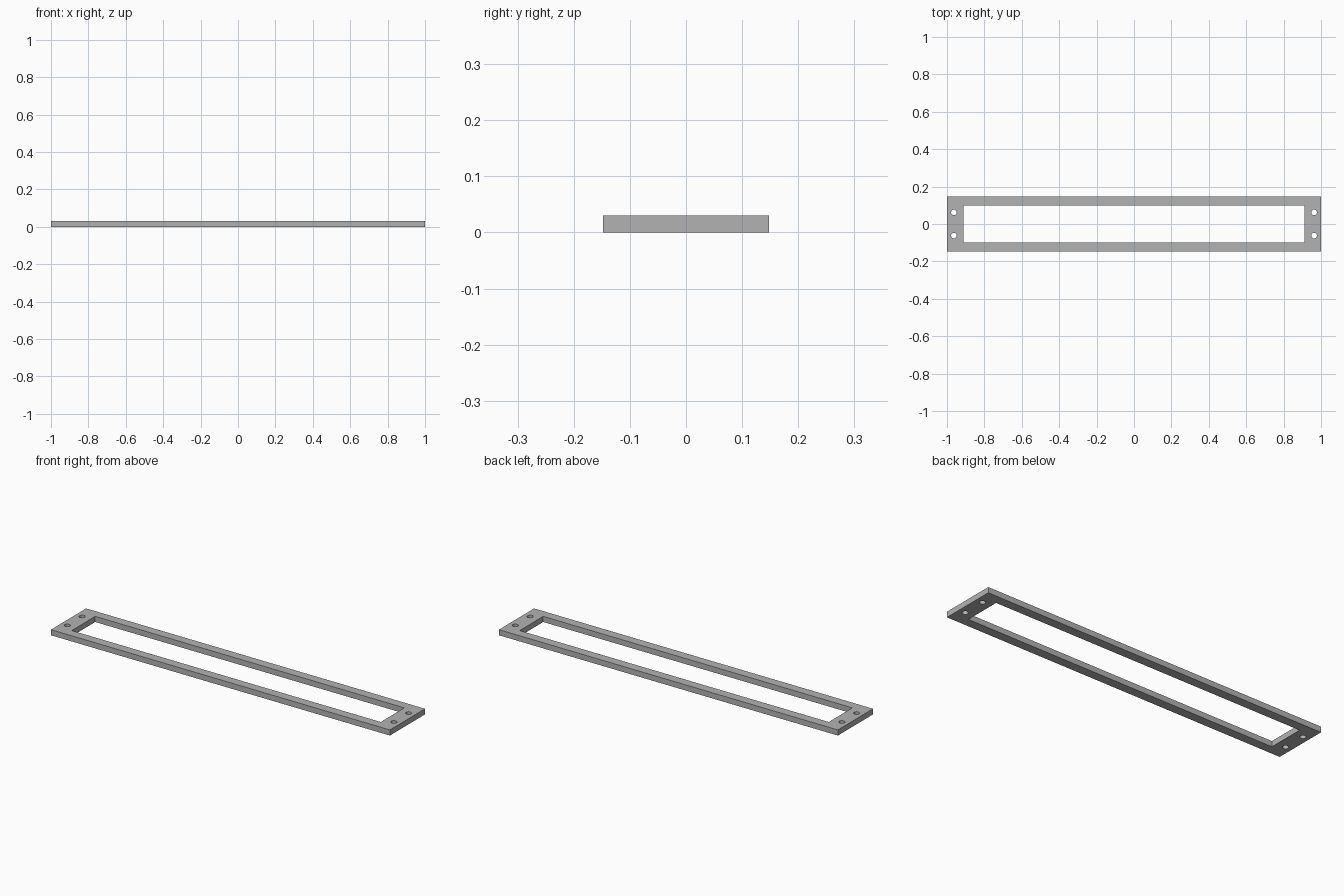
import bpy
from math import radians

cube = bpy.data.objects.get("Cube")
if cube:
    bpy.data.objects.remove(cube, do_unlink=True)

THICK = 0.03
MID = THICK / 2


def box(name, width, depth, height):
    bpy.ops.mesh.primitive_cube_add(size=1, location=(0, 0, MID))
    obj = bpy.context.object
    obj.name = name
    obj.scale = (width, depth, height)
    bpy.ops.object.transform_apply(location=False, rotation=False, scale=True)
    return obj


def cut(target, cutter):
    """Subtract the cutter from the target, then discard it."""
    cutter.hide_render = True
    mod = target.modifiers.new("cut", "BOOLEAN")
    mod.operation = "DIFFERENCE"
    mod.solver = "EXACT"
    mod.object = cutter
    bpy.context.view_layer.objects.active = target
    bpy.ops.object.modifier_apply(modifier=mod.name)
    bpy.data.objects.remove(cutter, do_unlink=True)


# Flat rectangular frame with a long central window
frame = box("mounting_frame", 2, 0.296, THICK)
cut(frame, box("window_cutter", 1.824, 0.198, THICK * 3))

# Two screw holes through each end bar
for x in (-0.963, 0.963):
    for y in (-0.062, 0.062):
        bpy.ops.mesh.primitive_cylinder_add(
            vertices=32, radius=0.015, depth=THICK * 3, location=(x, y, MID))
        cut(frame, bpy.context.object)

# Single grey finish
grey = bpy.data.materials.new("plain_grey")
grey.use_nodes = True
colour = (0.45, 0.45, 0.45, 1)
grey.diffuse_color = colour
grey.node_tree.nodes["Principled BSDF"].inputs["Base Color"].default_value = colour
frame.data.materials.clear()
frame.data.materials.append(grey)

# Smooth hole walls, sharp plate edges
bpy.ops.object.select_all(action="DESELECT")
frame.select_set(True)
bpy.context.view_layer.objects.active = frame
bpy.ops.object.shade_smooth_by_angle(angle=radians(30))
